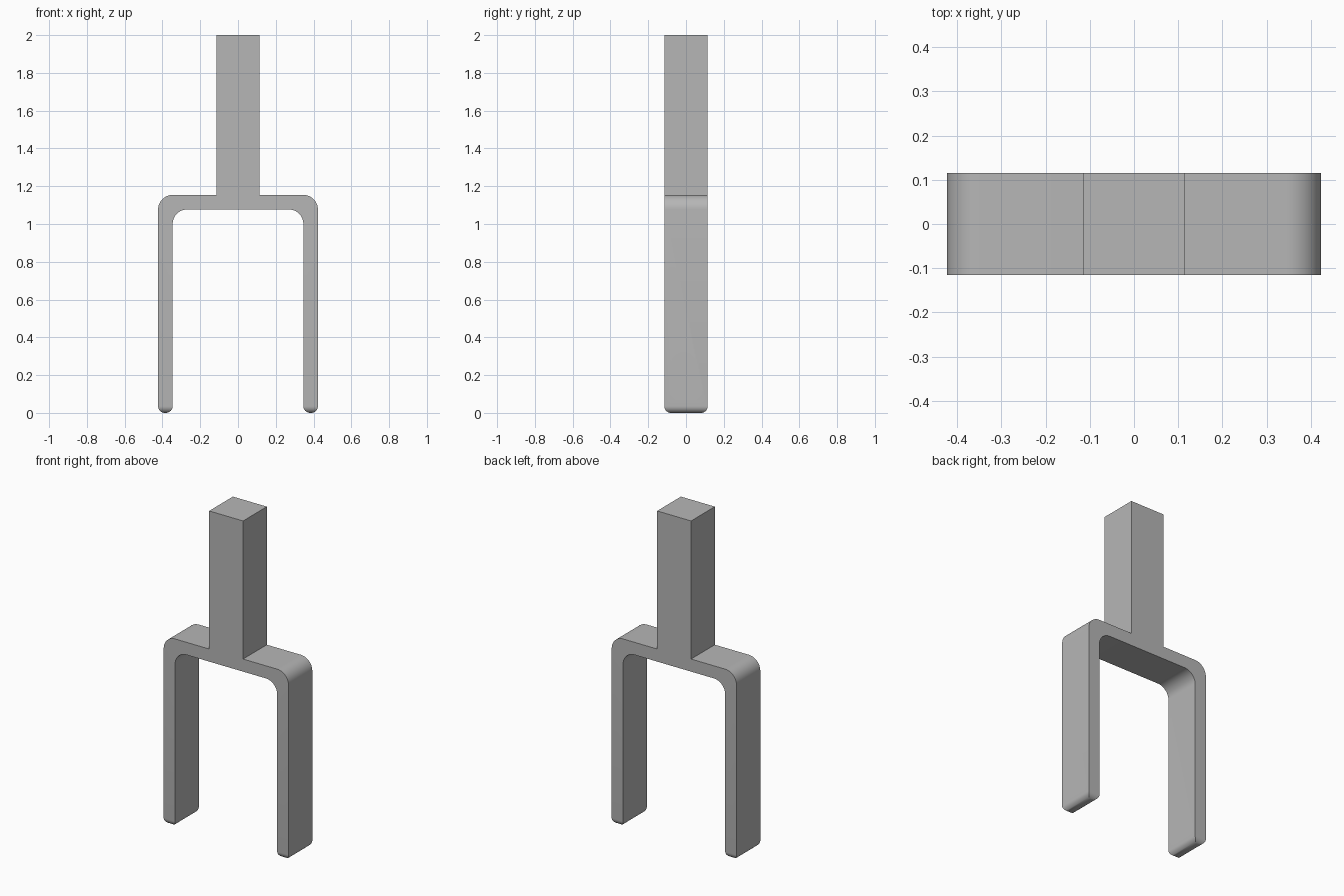
import bpy
import bmesh
from math import pi, cos, sin

cube = bpy.data.objects.get("Cube")
if cube:
    bpy.data.objects.remove(cube, do_unlink=True)

HALF_DEPTH = 0.115
SHANK = 0.115      # half width of the square shank
OUTER = 0.423      # half width of the fork
WALL = 0.077       # leg and bridge thickness
BRIDGE_TOP = 1.154
RADIUS = 0.077     # corner radius, inside and out
TIP = 0.036        # rounding of the leg ends
HOLE_Z = 0.154

metal = bpy.data.materials.new("plain grey")
metal.use_nodes = True
grey = (0.47, 0.47, 0.47, 1)
metal.diffuse_color = grey
metal.node_tree.nodes["Principled BSDF"].inputs["Base Color"].default_value = grey


def corner(x, z, start, end, steps=12):
    """Arc around the centre of a rounded corner."""
    angles = [start + (end - start) * i / steps for i in range(steps + 1)]
    return [(x + RADIUS * cos(a), z + RADIUS * sin(a)) for a in angles]


def make_object(name, bm):
    bmesh.ops.recalc_face_normals(bm, faces=bm.faces)
    mesh = bpy.data.meshes.new(name)
    bm.to_mesh(mesh)
    bm.free()
    mesh.materials.append(metal)
    obj = bpy.data.objects.new(name, mesh)
    bpy.context.collection.objects.link(obj)
    return obj


# Half outline from the shank top, around the leg, to the underside of the bridge
inner = OUTER - WALL
half = [(SHANK, 2), (SHANK, BRIDGE_TOP)]
half += corner(OUTER - RADIUS, BRIDGE_TOP - RADIUS, pi / 2, 0)
half += [(OUTER, 0), (inner, 0)]
half += corner(inner - RADIUS, BRIDGE_TOP - WALL - RADIUS, 0, pi / 2)
outline = half + [(-x, z) for x, z in reversed(half)]

# Fork body: outline extruded front to back
bm = bmesh.new()
face = bm.faces.new([bm.verts.new((x, -HALF_DEPTH, z)) for x, z in outline])
moved = bmesh.ops.extrude_face_region(bm, geom=[face])["geom"]
for item in moved:
    if isinstance(item, bmesh.types.BMVert):
        item.co.y = HALF_DEPTH
bmesh.ops.recalc_face_normals(bm, faces=bm.faces)

# Rounded leg ends
tips = [e for e in bm.edges if all(v.co.z < 0.001 for v in e.verts)]
bmesh.ops.bevel(bm, geom=tips, offset=TIP, offset_type='OFFSET',
                segments=8, profile=0.5, affect='EDGES')
fork = make_object("fork_bracket", bm)

# Pin holes through both legs
bm = bmesh.new()
bmesh.ops.create_cone(bm, cap_ends=True, segments=48, radius1=0.077,
                      radius2=0.077, depth=2 * OUTER + 0.2)
for v in bm.verts:
    x, y, z = v.co
    v.co = (z, y, x + HOLE_Z)
cutter = make_object("pin_hole_cutter", bm)
cutter.hide_render = True

holes = fork.modifiers.new("pin holes", 'BOOLEAN')
holes.operation = 'DIFFERENCE'
holes.solver = 'EXACT'
holes.object = cutter

# Apply the cut and remove the cutter
bpy.ops.object.select_all(action='DESELECT')
fork.select_set(True)
bpy.context.view_layer.objects.active = fork
bpy.ops.object.modifier_apply(modifier=holes.name)
bpy.data.objects.remove(cutter, do_unlink=True)
bpy.ops.object.shade_smooth_by_angle(angle=pi / 6)
